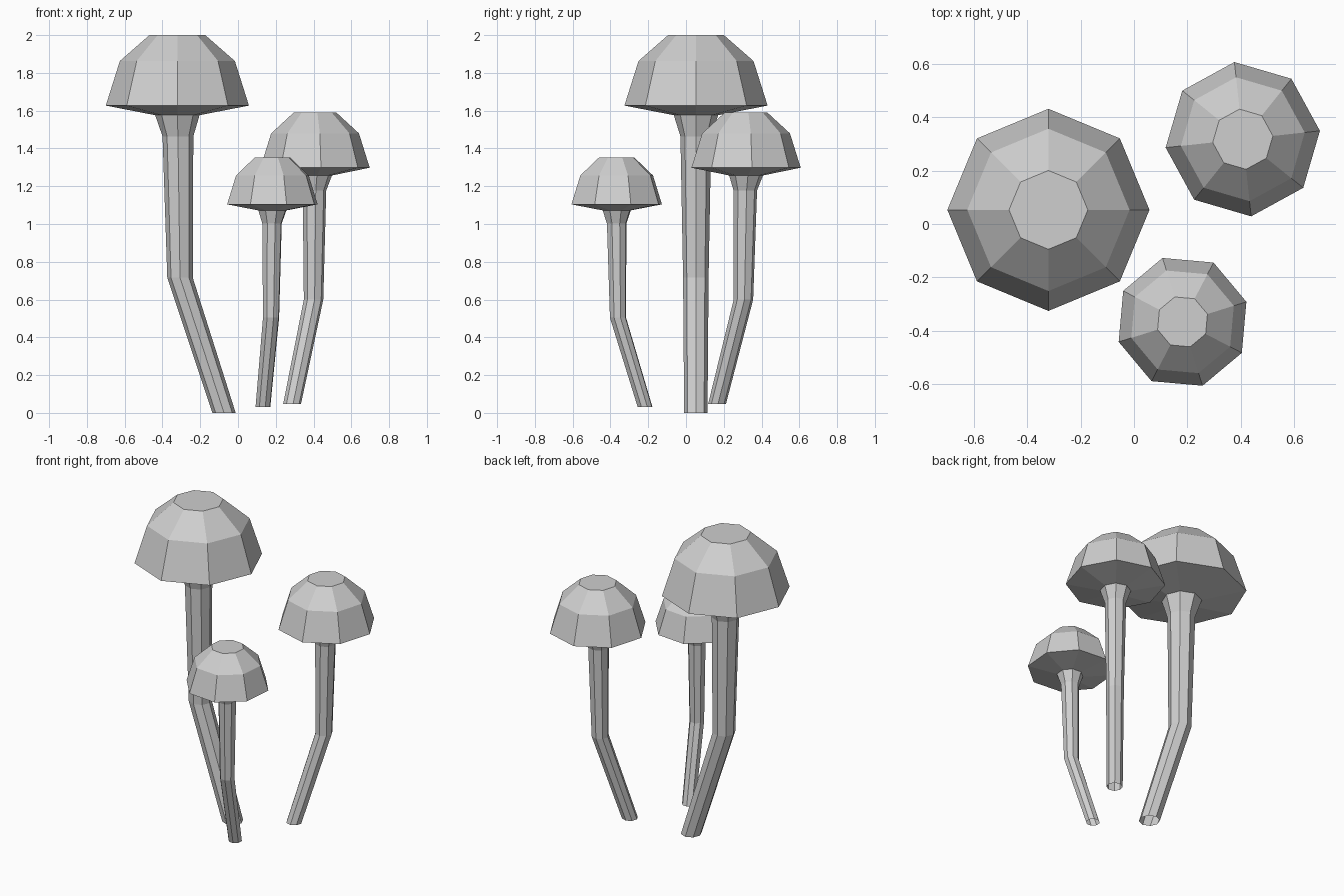
import bpy
import math

if "Cube" in bpy.data.objects:
    bpy.data.objects.remove(bpy.data.objects["Cube"])

SIDES = 8

grey = bpy.data.materials.new("plain grey")
grey.diffuse_color = (0.62, 0.62, 0.62, 1)
grey.use_nodes = True
grey.node_tree.nodes["Principled BSDF"].inputs["Base Color"].default_value = grey.diffuse_color


def loft(name, rings, turn, close_top=False):
    """Skin level octagon rings (x, y, z, radius), listed from bottom to top."""
    verts, faces = [], []
    for x, y, z, r in rings:
        for i in range(SIDES):
            a = turn + math.tau * i / SIDES
            verts.append((x + r * math.cos(a), y + r * math.sin(a), z))
    for k in range(len(rings) - 1):
        for i in range(SIDES):
            j = (i + 1) % SIDES
            lo, hi = k * SIDES, (k + 1) * SIDES
            faces.append((lo + i, lo + j, hi + j, hi + i))
    if close_top:
        faces.append(tuple(range(len(verts) - SIDES, len(verts))))
    mesh = bpy.data.meshes.new(name)
    mesh.from_pydata(verts, [], faces)
    mesh.materials.append(grey)
    obj = bpy.data.objects.new(name, mesh)
    bpy.context.collection.objects.link(obj)


def mushroom(name, base, bend, neck, centre, heights, size, turn):
    """Bent stem with a flared neck, under a faceted cap of radius size."""
    cx, cy = centre
    under, rim, shoulder, top = heights
    flare = (cx, cy, under, 0.31 * size)
    # bent stem, open at the foot
    loft(name + "_stem", [(*base, 0.163 * size), (*bend, 0.178 * size),
                          (*neck, 0.215 * size), flare], turn)
    # cap: shallow underside, sloped sides, flat top
    loft(name + "_cap", [flare, (cx, cy, rim, size),
                         (cx, cy, shoulder, 0.803 * size),
                         (cx, cy, top, 0.39 * size)], turn, True)


mushroom("large_mushroom", (-0.074, 0.052, 0.0), (-0.307, 0.052, 0.716),
         (-0.318, 0.052, 1.464), (-0.321, 0.053),
         (1.576, 1.627, 1.863, 2.0), 0.379, 0.0)
mushroom("medium_mushroom", (0.286, 0.164, 0.046), (0.40, 0.304, 0.60),
         (0.405, 0.314, 1.178), (0.408, 0.318),
         (1.257, 1.298, 1.48, 1.59), 0.291, math.radians(6.2))
mushroom("small_mushroom", (0.132, -0.217, 0.032), (0.175, -0.36, 0.504),
         (0.18, -0.367, 1.003), (0.182, -0.367),
         (1.072, 1.104, 1.257, 1.352), 0.251, math.radians(17.4))
